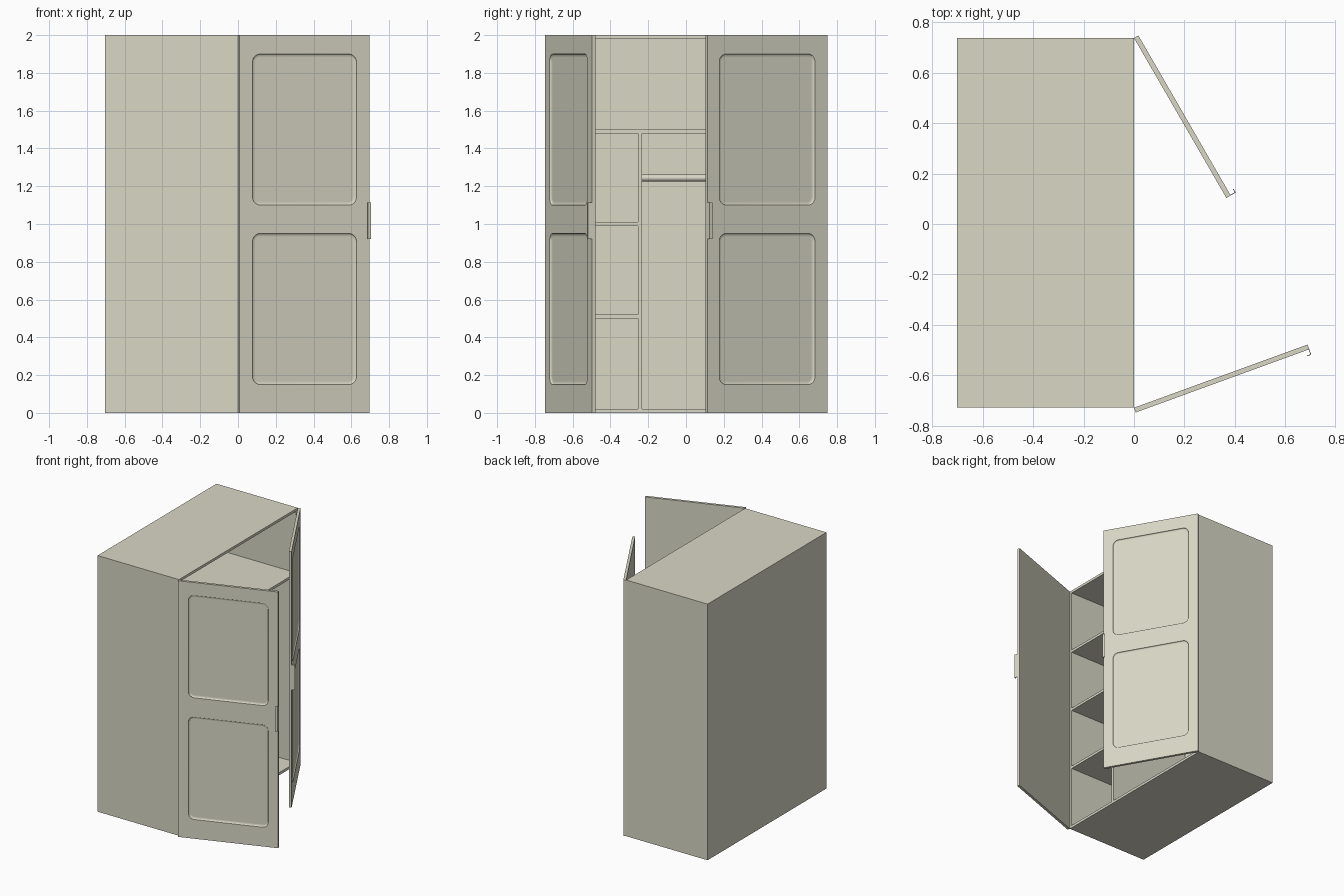
import bpy, bmesh, math
from mathutils import Vector

if "Cube" in bpy.data.objects:
    bpy.data.objects.remove(bpy.data.objects["Cube"])

mat = bpy.data.materials.new("warm beige")
mat.diffuse_color = (0.69, 0.68, 0.56, 1)
mat.use_nodes = True
mat.node_tree.nodes["Principled BSDF"].inputs["Base Color"].default_value = mat.diffuse_color

D, YA, YB, H, T = 0.703, -0.729, 0.738, 2.0, 0.02   # depth, sides, height, board
DOOR_W = 0.733


def finish(bm, name, smooth=False):
    bmesh.ops.recalc_face_normals(bm, faces=bm.faces)
    for f in bm.faces:
        f.smooth = smooth and len(f.verts) == 4
    me = bpy.data.meshes.new(name)
    bm.to_mesh(me)
    bm.free()
    me.materials.append(mat)
    ob = bpy.data.objects.new(name, me)
    bpy.context.collection.objects.link(ob)
    return ob


def loft(name, rings, smooth=False):
    """Closed solid through a list of equal-length point rings."""
    bm = bmesh.new()
    rs = [[bm.verts.new(p) for p in r] for r in rings]
    n = len(rs[0])
    for a, b in zip(rs, rs[1:]):
        for i in range(n):
            j = (i + 1) % n
            bm.faces.new((a[i], a[j], b[j], b[i]))
    bm.faces.new(rs[0])
    bm.faces.new(rs[-1])
    return finish(bm, name, smooth)


def box(name, x, y, z, tf=Vector):
    return loft(name, [[tf((a, b, c)) for a, b in
                        ((x[0], y[0]), (x[1], y[0]), (x[1], y[1]), (x[0], y[1]))] for c in z])


# Carcass
box("left_side", (-D, 0), (YA, YA + T), (0, H))
box("right_side", (-D, 0), (YB - T, YB), (0, H))
IY = (YA + T, YB - T)
box("top_board", (-D, 0), IY, (H - T, H))
box("bottom_board", (-D, 0), IY, (0, T))
box("back_board", (-D, -D + T), IY, (T, H - T))

# Interior: full shelf, divider, small shelves, hanging rail
box("upper_shelf", (-D + T, 0), IY, (1.48, 1.50))
box("divider", (-D + T, 0), (-0.254, -0.234), (T, 1.48))
for i, z in enumerate((0.50, 0.99)):
    box(f"small_shelf_{i + 1}", (-D + T, 0), (IY[0], -0.254), (z, z + T))
loft("hanging_rail", [[(-D / 2 + 0.018 * math.cos(a), y, 1.244 + 0.018 * math.sin(a))
                       for a in (k * math.tau / 24 for k in range(24))]
                      for y in (-0.234, IY[1])], True)


def rounded_rect(u0, u1, z0, z1, r, off):
    pts = []
    for cu, cz, start in ((u1 - r, z1 - r, 0), (u0 + r, z1 - r, 90),
                          (u0 + r, z0 + r, 180), (u1 - r, z0 + r, 270)):
        for k in range(9):
            a = math.radians(start + k * 90 / 8)
            pts.append((cu + (r - off) * math.cos(a), cz + (r - off) * math.sin(a)))
    return pts


def door(side, hinge_y, ang, out):
    """Door with two recessed panels and an edge pull; ang is the swing direction."""
    a = math.radians(ang)
    U = Vector((math.cos(a), math.sin(a), 0))
    N = Vector((-math.sin(a), math.cos(a), 0)) * out

    def tf(p):
        return Vector((0, hinge_y, p[2])) + U * p[0] + N * p[1]

    ob = box(side + "_door", (0, DOOR_W), (0, T), (0, H), tf)
    for i, (z0, z1) in enumerate(((0.15, 0.95), (1.10, 1.90))):
        levels = ((0, 0.03), (0, 0.02), (0.002, 0.014), (0.006, 0.011), (0.016, 0.010))
        cut = loft(f"{side}_panel_cutter_{i + 1}",
                   [[tf((u, n, z)) for u, z in rounded_rect(0.075, 0.66, z0, z1, 0.042, off)]
                    for off, n in levels], True)
        cut.hide_render = True
        cut.hide_viewport = True
        cut.display_type = 'WIRE'
        m = ob.modifiers.new("panel_recess", 'BOOLEAN')
        m.operation, m.solver, m.object = 'DIFFERENCE', 'EXACT', cut
    # J-shaped edge pull
    prof = ((DOOR_W, T - 0.004), (DOOR_W, 0.043), (DOOR_W - 0.017, 0.043),
            (DOOR_W - 0.017, 0.040), (DOOR_W - 0.003, 0.040), (DOOR_W - 0.003, T - 0.004))
    loft(side + "_handle", [[tf((u, n, z)) for u, n in prof] for z in (0.92, 1.115)])


door("left", YA, 20, -1)
door("right", YB, -60, 1)
